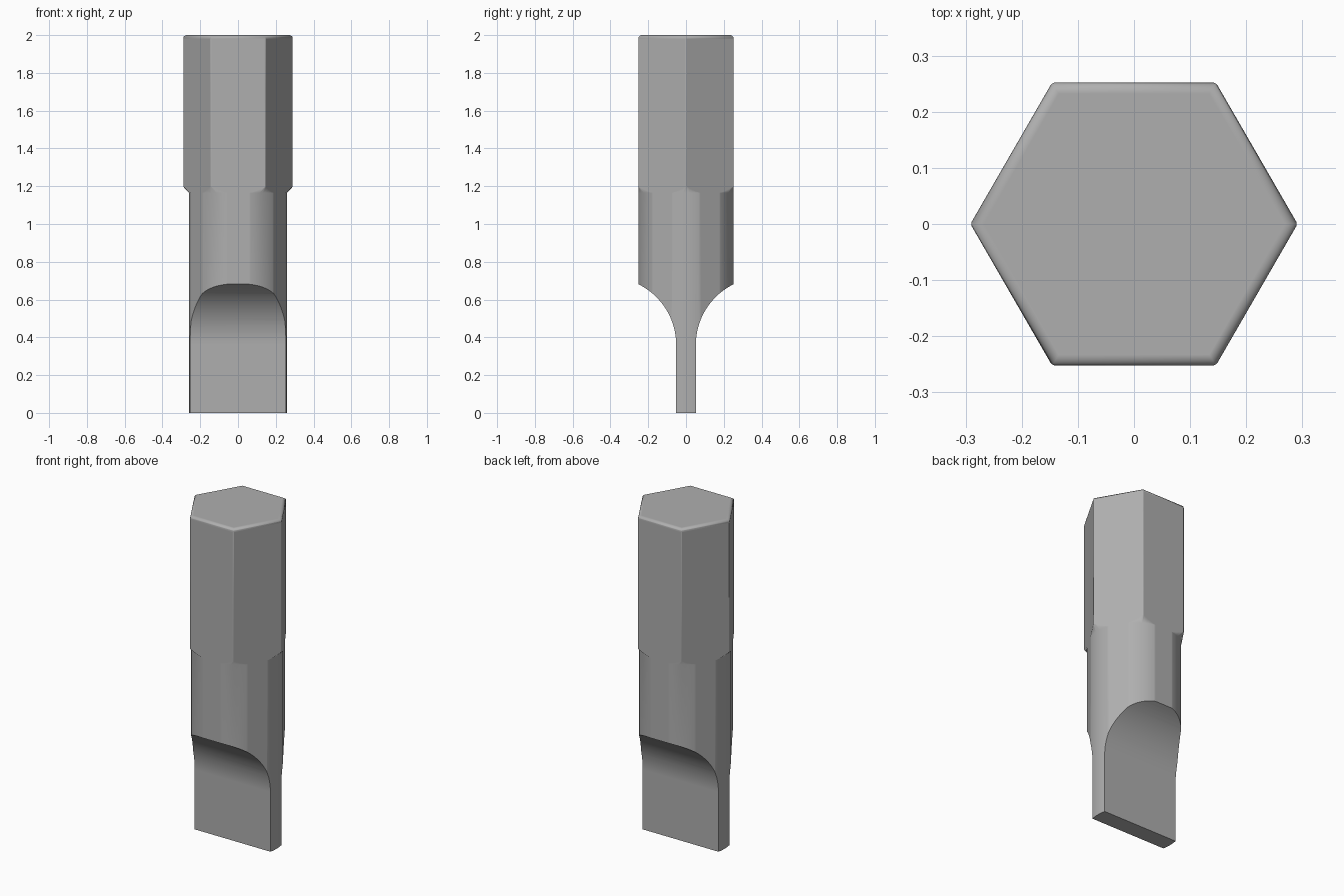
import bpy, bmesh
from math import cos, sin, pi, radians

if "Cube" in bpy.data.objects:
    bpy.data.objects.remove(bpy.data.objects["Cube"])


def make_object(name, bm):
    bmesh.ops.recalc_face_normals(bm, faces=bm.faces)
    mesh = bpy.data.meshes.new(name)
    bm.to_mesh(mesh)
    bm.free()
    obj = bpy.data.objects.new(name, mesh)
    bpy.context.collection.objects.link(obj)
    return obj


def loft(name, rings):
    """Closed solid through rings of equal point count."""
    bm = bmesh.new()
    rows = [[bm.verts.new(p) for p in ring] for ring in rings]
    n = len(rows[0])
    for a, b in zip(rows, rows[1:]):
        for i in range(n):
            j = (i + 1) % n
            bm.faces.new((a[i], a[j], b[j], b[i]))
    bm.faces.new(rows[0][::-1])
    bm.faces.new(rows[-1])
    return make_object(name, bm)


def lathe(name, profile, sides):
    return loft(name, [[(r * cos(2 * pi * i / sides), r * sin(2 * pi * i / sides), z)
                        for i in range(sides)] for r, z in profile])


# Hexagonal body with a small rounded top edge
APOTHEM, ROUND = 0.2525, 0.02
body_profile = [(APOTHEM, 0.0)]
for k in range(13):
    a = pi / 2 * k / 12
    body_profile.append((APOTHEM - ROUND + ROUND * cos(a), 2 - ROUND + ROUND * sin(a)))
bit = lathe("screwdriver_bit", [(r / cos(pi / 6), z) for r, z in body_profile], 6)

# Turned envelope: narrow shank below, conical step, hex corners trimmed above
envelope = lathe("shank_envelope", [(0.259, -0.1), (0.259, 1.165),
                                    (0.2895, 1.197), (0.2895, 2.1)], 96)

# Side profile: flat blade that flares in a circular arc up to the shank
BLADE, Z0, R = 0.052, 0.36, 0.358
half = [(BLADE, -0.1)]
for k in range(21):
    a = radians(70) * k / 20
    half.append((BLADE + R - R * cos(a), Z0 + R * sin(a)))
half += [(0.4, half[-1][1]), (0.4, 2.1)]
outline = half + [(-y, z) for y, z in reversed(half)]
blade = loft("blade_envelope", [[(x, y, z) for y, z in outline] for x in (-0.5, 0.5)])

# Intersect body with both envelopes
bpy.context.view_layer.objects.active = bit
for cutter in (envelope, blade):
    cutter.hide_render = True
    mod = bit.modifiers.new(cutter.name, 'BOOLEAN')
    mod.operation = 'INTERSECT'
    mod.solver = 'EXACT'
    mod.object = cutter
    bpy.ops.object.modifier_apply(modifier=mod.name)
for cutter in (envelope, blade):
    bpy.data.objects.remove(cutter)

# Dark steel colour
steel = bpy.data.materials.new("dark_steel")
steel.diffuse_color = (0.43, 0.43, 0.43, 1)
steel.use_nodes = True
steel.node_tree.nodes["Principled BSDF"].inputs["Base Color"].default_value = steel.diffuse_color
bit.data.materials.clear()
bit.data.materials.append(steel)

# Soft shading across the step and hex corners, flat faces kept flat
bpy.ops.object.select_all(action='DESELECT')
bit.select_set(True)
bpy.ops.object.shade_smooth_by_angle(angle=radians(50))
weighted = bit.modifiers.new("weighted_normals", 'WEIGHTED_NORMAL')
weighted.keep_sharp = True
weighted.weight = 100
